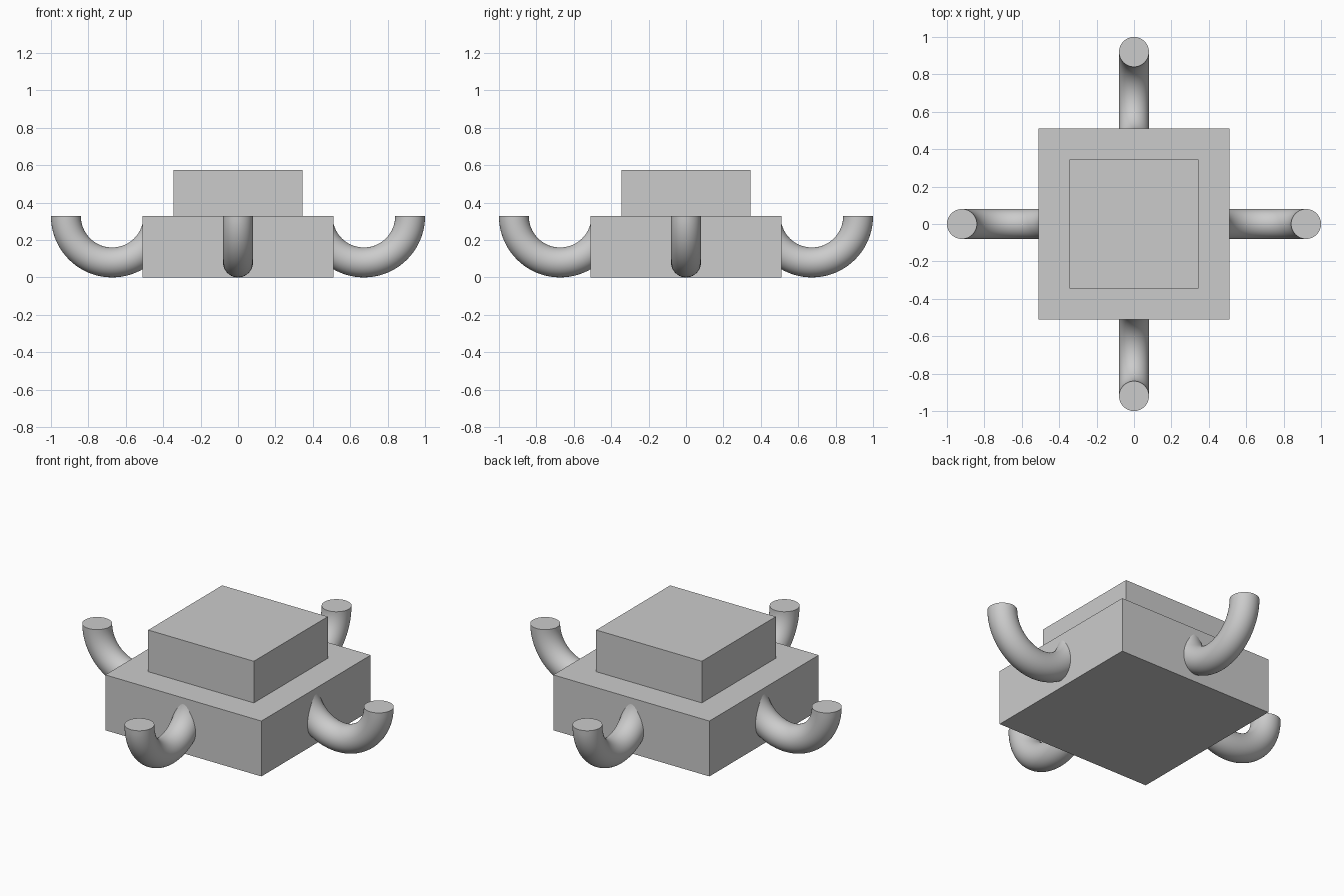
import bpy
import bmesh
import math
from mathutils import Matrix, Vector

cube = bpy.data.objects.get("Cube")
if cube:
    bpy.data.objects.remove(cube, do_unlink=True)

grey = bpy.data.materials.new("plain grey")
grey.use_nodes = True
colour = (0.6, 0.6, 0.6, 1)
grey.diffuse_color = colour
grey.node_tree.nodes["Principled BSDF"].inputs["Base Color"].default_value = colour

BASE_TOP = 0.327
TUBE = 0.08            # tube radius of an arm
BEND = BASE_TOP - TUBE  # radius of the arm's bend


def finish(name, bm):
    bmesh.ops.recalc_face_normals(bm, faces=bm.faces)
    mesh = bpy.data.meshes.new(name)
    bm.to_mesh(mesh)
    bm.free()
    mesh.materials.append(grey)
    obj = bpy.data.objects.new(name, mesh)
    bpy.context.collection.objects.link(obj)
    return obj


def block(name, half, bottom, top):
    bm = bmesh.new()
    bmesh.ops.create_cube(bm, size=1)
    bmesh.ops.scale(bm, vec=(2 * half, 2 * half, top - bottom), verts=bm.verts)
    bmesh.ops.translate(bm, vec=(0, 0, (top + bottom) / 2), verts=bm.verts)
    return finish(name, bm)


def arm(name, angle):
    # Half-ring tube: a disc at the outer tip swept down and into the base
    bm = bmesh.new()
    bmesh.ops.create_circle(bm, cap_ends=False, radius=TUBE, segments=48)
    bmesh.ops.translate(bm, vec=(1 - TUBE, 0, BASE_TOP), verts=bm.verts)
    rim = bm.edges[:]
    bmesh.ops.spin(bm, geom=rim, cent=(1 - TUBE - BEND, 0, BASE_TOP),
                   axis=(0, 1, 0), angle=math.pi, steps=40)
    # Close only the visible tip; the other end is buried in the base
    tip = [e for e in bm.edges if e.is_boundary
           and all(v.co.x > 1 - 2.5 * TUBE for v in e.verts)]
    bmesh.ops.contextual_create(bm, geom=tip)
    bmesh.ops.rotate(bm, cent=Vector(), verts=bm.verts,
                     matrix=Matrix.Rotation(angle, 3, "Z"))
    return finish(name, bm)


block("base_block", 0.51, 0, BASE_TOP)
block("top_block", 0.345, BASE_TOP, 0.573)

bpy.ops.object.select_all(action="DESELECT")
for i, side in enumerate(("left", "back", "right", "front")):
    obj = arm(side + "_arm", i * math.pi / 2)
    obj.select_set(True)
    bpy.context.view_layer.objects.active = obj
bpy.ops.object.shade_smooth_by_angle(angle=math.radians(40))
